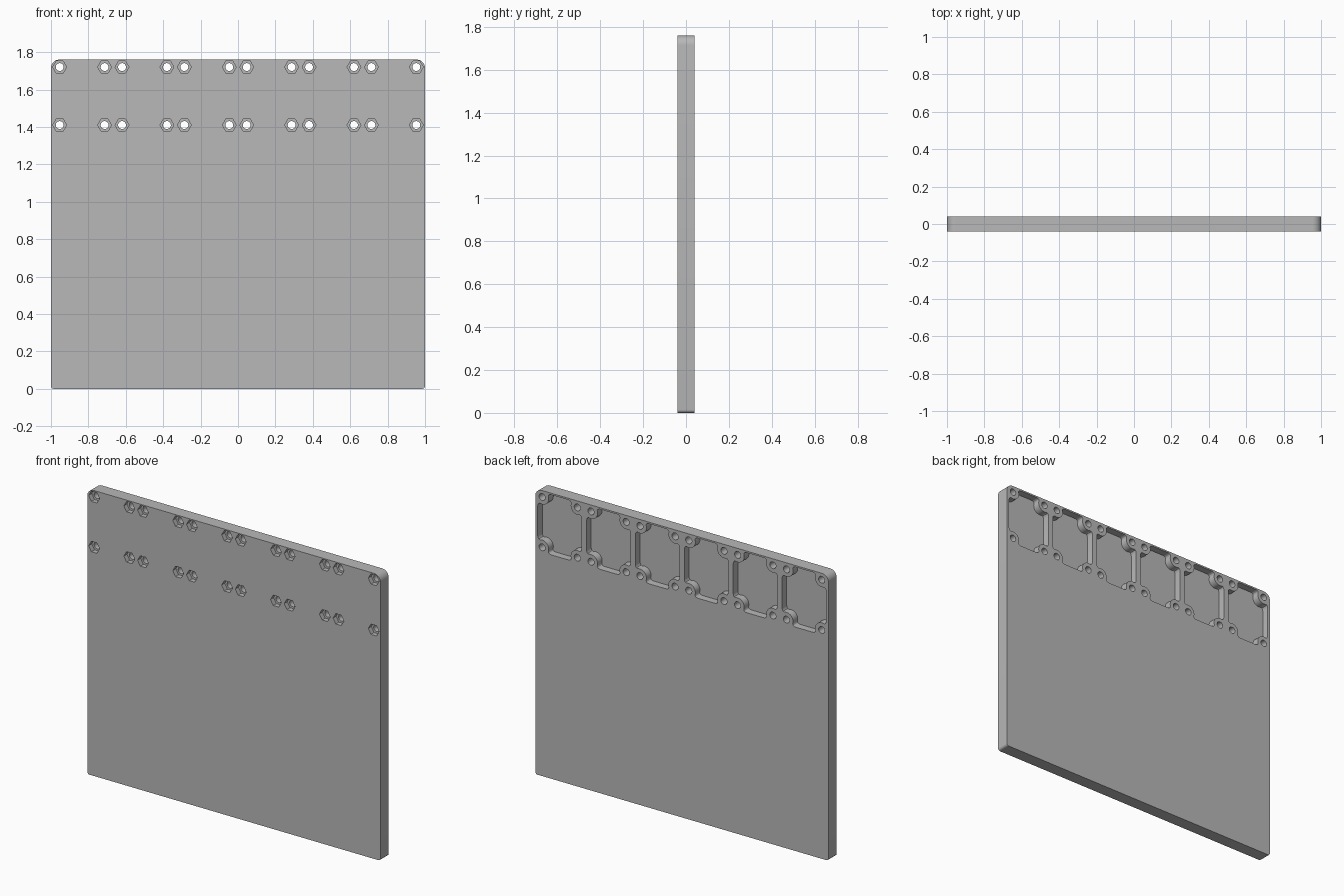
import bpy, bmesh
from math import sin, cos, radians

old = bpy.data.objects.get("Cube")
if old:
    bpy.data.objects.remove(old, do_unlink=True)

HALF_T = 0.04          # half the plate thickness
TOP = 1.76
POCKET_Z = 1.565       # height of the pocket centres
PITCH = 1 / 3
HOLE_X, HOLE_Z = 0.12, 0.155   # screw offsets from a pocket centre

grey = bpy.data.materials.new("plain grey")
grey.use_nodes = True
colour = (0.48, 0.48, 0.48, 1)
grey.diffuse_color = colour
grey.node_tree.nodes["Principled BSDF"].inputs["Base Color"].default_value = colour


def arc(cx, cz, r, a0, a1, steps):
    return [(cx + r * cos(radians(a0 + (a1 - a0) * i / steps)),
             cz + r * sin(radians(a0 + (a1 - a0) * i / steps))) for i in range(steps + 1)]


def ring(n, r):
    return arc(0, 0, r, 0, 360, n)[:-1]


def prisms(name, profile, centres, y0, y1):
    """Extrude a copy of an x-z profile along y at every centre."""
    bm = bmesh.new()
    for cx, cz in centres:
        face = bm.faces.new([bm.verts.new((cx + x, y0, cz + z)) for x, z in profile])
        new = bmesh.ops.extrude_face_region(bm, geom=[face])["geom"]
        for v in new:
            if isinstance(v, bmesh.types.BMVert):
                v.co.y = y1
    bmesh.ops.recalc_face_normals(bm, faces=bm.faces)
    mesh = bpy.data.meshes.new(name)
    bm.to_mesh(mesh)
    bm.free()
    mesh.materials.append(grey)
    obj = bpy.data.objects.new(name, mesh)
    bpy.context.collection.objects.link(obj)
    return obj


# Plate outline: larger corner rounds at the top, small ones at the bottom
R, r = 0.045, 0.015
outline = (arc(1 - R, TOP - R, R, 0, 90, 10) + arc(-1 + R, TOP - R, R, 90, 180, 10)
           + arc(-1 + r, r, r, 180, 270, 5) + arc(1 - r, r, r, 270, 360, 5))
plate = prisms("plate", outline, [(0, 0)], -HALF_T, HALF_T)

# Pocket outline: a rectangle whose corners wrap round the screw bosses
corner = ([(0.15, 0.093), (0.148, 0.103), (0.143, 0.110)]
          + arc(HOLE_X, HOLE_Z, 0.045, 290, 160, 12)
          + [(0.075, 0.178), (0.069, 0.183), (0.060, 0.185)])
flipped = corner[::-1]
pocket = (corner + [(-x, z) for x, z in flipped]
          + [(-x, -z) for x, z in corner] + [(x, -z) for x, z in flipped])

centres = [((i - 2.5) * PITCH, POCKET_Z) for i in range(6)]
screws = [(x + sx * HOLE_X, z + sz * HOLE_Z)
          for x, z in centres for sx in (-1, 1) for sz in (-1, 1)]

# Cutters: back pockets, hexagonal nut recesses in front, screw holes through
cutters = [
    prisms("pocket_cutter", pocket, centres, -0.005, 0.1),
    prisms("nut_recess_cutter", ring(6, 0.037), screws, -0.1, -0.01),
    prisms("screw_hole_cutter", ring(24, 0.021), screws, -0.1, 0.1),
]
bpy.context.view_layer.objects.active = plate
plate.select_set(True)
for cutter in cutters:
    cutter.hide_render = True
    mod = plate.modifiers.new(cutter.name, 'BOOLEAN')
    mod.operation = 'DIFFERENCE'
    mod.solver = 'EXACT'
    mod.object = cutter
    bpy.ops.object.modifier_apply(modifier=mod.name)
    bpy.data.objects.remove(cutter, do_unlink=True)

bpy.ops.object.shade_smooth_by_angle(angle=radians(30))
